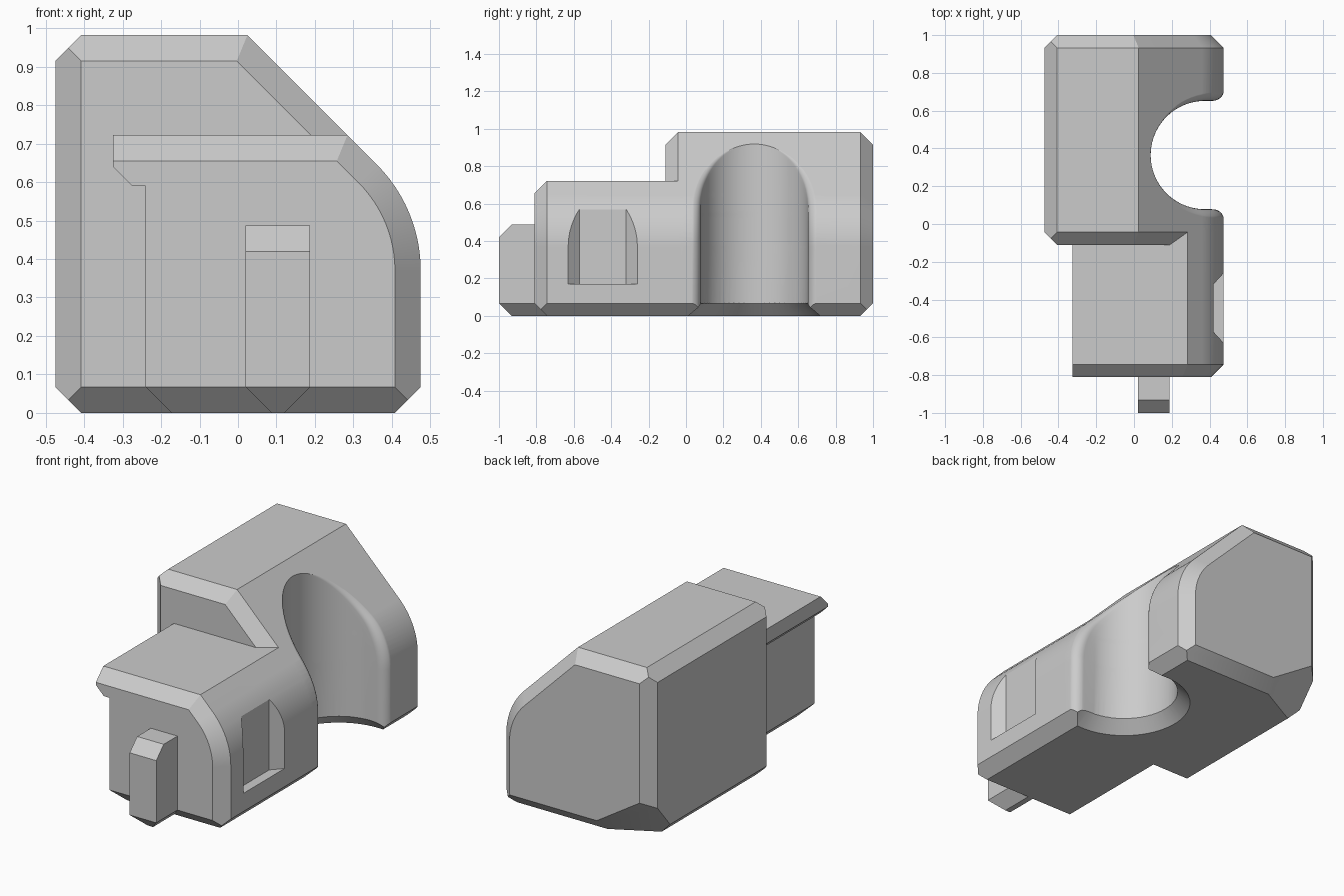
import bpy
import bmesh
from math import sin, cos, pi, sqrt, atan2
from mathutils import Vector

cube = bpy.data.objects.get("Cube")
if cube:
    bpy.data.objects.remove(cube, do_unlink=True)

CH = 0.067                        # chamfer size
HALF = 0.475                      # half width
SH_R, SH_Z = 0.39, 0.37           # shoulder radius and start height
SH_X = HALF - SH_R
SLOPE = SH_X + SH_Z + SH_R * sqrt(2)   # x + z along the sloped side
CX, CY, R, FIL = 0.375, 0.365, 0.287, 0.06   # groove centre, radius, lip

grey = bpy.data.materials.new("light_grey")
grey.use_nodes = True
colour = (0.6, 0.6, 0.6, 1)
grey.diffuse_color = colour
for node in grey.node_tree.nodes:
    if node.type == 'BSDF_PRINCIPLED':
        node.inputs["Base Color"].default_value = colour


def to_object(name, bm):
    mesh = bpy.data.meshes.new(name)
    bm.to_mesh(mesh)
    bm.free()
    mesh.materials.append(grey)
    ob = bpy.data.objects.new(name, mesh)
    bpy.context.scene.collection.objects.link(ob)
    return ob


def loft(name, rings, cap_insets=(False, False)):
    """Closed skin through equal rings, with optional chamfered ends."""
    bm = bmesh.new()
    rows = [[bm.verts.new(p) for p in ring] for ring in rings]
    n = len(rows[0])
    for a, b in zip(rows, rows[1:]):
        for i in range(n):
            j = (i + 1) % n
            bm.faces.new((a[i], a[j], b[j], b[i]))
    caps = [bm.faces.new(rows[0]), bm.faces.new(rows[-1])]
    bmesh.ops.recalc_face_normals(bm, faces=bm.faces)
    bm.normal_update()
    for cap, wanted in zip(caps, cap_insets):
        if wanted:
            bmesh.ops.inset_individual(bm, faces=[cap], thickness=CH,
                                       depth=CH, use_even_offset=True)
    if len(rows) > 2:
        bmesh.ops.triangulate(bm, faces=bm.faces)
    return to_object(name, bm)


def prism_y(name, outline, y0, y1, ends=(False, False)):
    return loft(name, [[(x, y, z) for x, z in outline] for y in (y0, y1)], ends)


def boolean(ob, cutter, operation='DIFFERENCE'):
    mod = ob.modifiers.new("cut", 'BOOLEAN')
    mod.operation, mod.solver, mod.object = operation, 'EXACT', cutter
    bpy.context.view_layer.update()
    bpy.context.view_layer.objects.active = ob
    bpy.ops.object.modifier_apply(modifier=mod.name)
    bpy.data.objects.remove(cutter, do_unlink=True)


def slice_off(ob, point, normal):
    """Remove everything on the outer side of a plane."""
    n = Vector(normal).normalized()
    bm = bmesh.new()
    bmesh.ops.create_cube(bm, size=4)
    block = to_object("slice_block", bm)
    block.rotation_mode = 'QUATERNION'
    block.rotation_quaternion = n.to_track_quat('Z', 'Y')
    block.location = Vector(point) + n * 2
    boolean(ob, block)


# Shared right-hand outline with the rounded shoulder
STEPS = 12
shoulder = [(SH_X + SH_R * cos(a), SH_Z + SH_R * sin(a))
            for a in (pi / 4 * i / STEPS for i in range(STEPS + 1))]


def outline(left, top):
    return [(left, 0), (HALF, 0)] + shoulder + [(SLOPE - top, top), (left, top)]


# Tall rear body, chamfered at both ends
body = prism_y("body", outline(-HALF, 0.982), -0.11 + CH, 1 - CH, (True, True))


# Round-lipped upright groove in the right-hand side
def groove_ring(x, z):
    dx = x + 0.002 - FIL - CX
    near = min(dx, 0)
    dy = sqrt((R + FIL) ** 2 - near ** 2)
    end = atan2(-dy, -near)
    theta = atan2(dy, near)
    lip = [(CX + dx + FIL * cos(end * i / 7), dy + FIL * sin(end * i / 7))
           for i in range(8)]
    half = [(1, dy)] + lip
    ring = [(px, CY + py, z) for px, py in half]
    for i in range(1, 28):
        a = theta + (2 * pi - 2 * theta) * i / 28
        ring.append((CX + R * cos(a), CY + R * sin(a), z))
    return ring + [(px, CY - py, z) for px, py in reversed(half)]


levels = [(HALF, -0.1)] + shoulder
low, high = shoulder[-1][1], SLOPE - 0.0865
for i in range(1, 19):
    z = low + (high - low) * (1 - (1 - i / 18) ** 2)
    levels.append((SLOPE - z, z))
boolean(body, loft("groove_cutter", [groove_ring(x, z) for x, z in levels]))

# Lower front block with an overhanging left edge
front = prism_y("front_block", outline(-0.6, 0.722), -0.81 + CH, -0.02, (True, False))
overhang = [(-0.325, 0.9), (-0.325, 0.64), (-0.275, 0.59), (-0.24, 0.59),
            (-0.24, CH), (CH - 0.24, 0), (0.2, -0.2), (1, -0.2), (1, 0.9)]
boolean(front, prism_y("overhang_shape", overhang, -1.2, 0.2), 'INTERSECT')

# Shallow slot with slanted sides
slot = [(0.42, -0.57), (0.42, -0.32), (0.53, -0.2), (0.53, -0.69)]
boolean(front, loft("slot_cutter", [[(x, y, z) for x, y in slot] for z in (0.17, 0.575)]))
boolean(body, front, 'UNION')

# Flared foot of the groove
flare = [[(CX + r * cos(2 * pi * i / 64), CY + r * sin(2 * pi * i / 64), z)
          for i in range(64)]
         for r, z in ((R + CH + 0.03, -0.03), (R - 0.013, CH + 0.013))]
boolean(body, loft("flare_cutter", flare))

# Long chamfers and the clipped rear corner
slice_off(body, (HALF, 0, CH), (1, 0, -1))
slice_off(body, (-HALF, 0, CH), (-1, 0, -1))
slice_off(body, (-HALF, 0, 0.982 - CH), (-1, 0, 1))
slice_off(body, (-0.14, 1, CH), (-0.031, 0.058, -0.0486))

# Front tab with chamfered edges
tab = prism_y("front_tab", [(0.02, 0), (0.187, 0), (0.187, 0.487), (0.02, 0.487)], -1, -0.72)
slice_off(tab, (0.1, -1, 0.42), (0, -1, 1))
slice_off(tab, (0.1, -1, CH), (0, -1, -1))
slice_off(tab, (0.02, -1, CH), (-1, 0, -1))
slice_off(tab, (0.187, -1, CH), (1, 0, -1))

# Smooth the curves, keep the chamfers crisp
for ob in (body, tab):
    bpy.ops.object.select_all(action='DESELECT')
    ob.select_set(True)
    bpy.context.view_layer.objects.active = ob
    bpy.ops.object.shade_smooth_by_angle(angle=pi / 6)
    weighted = ob.modifiers.new("even_shading", 'WEIGHTED_NORMAL')
    weighted.keep_sharp = True
